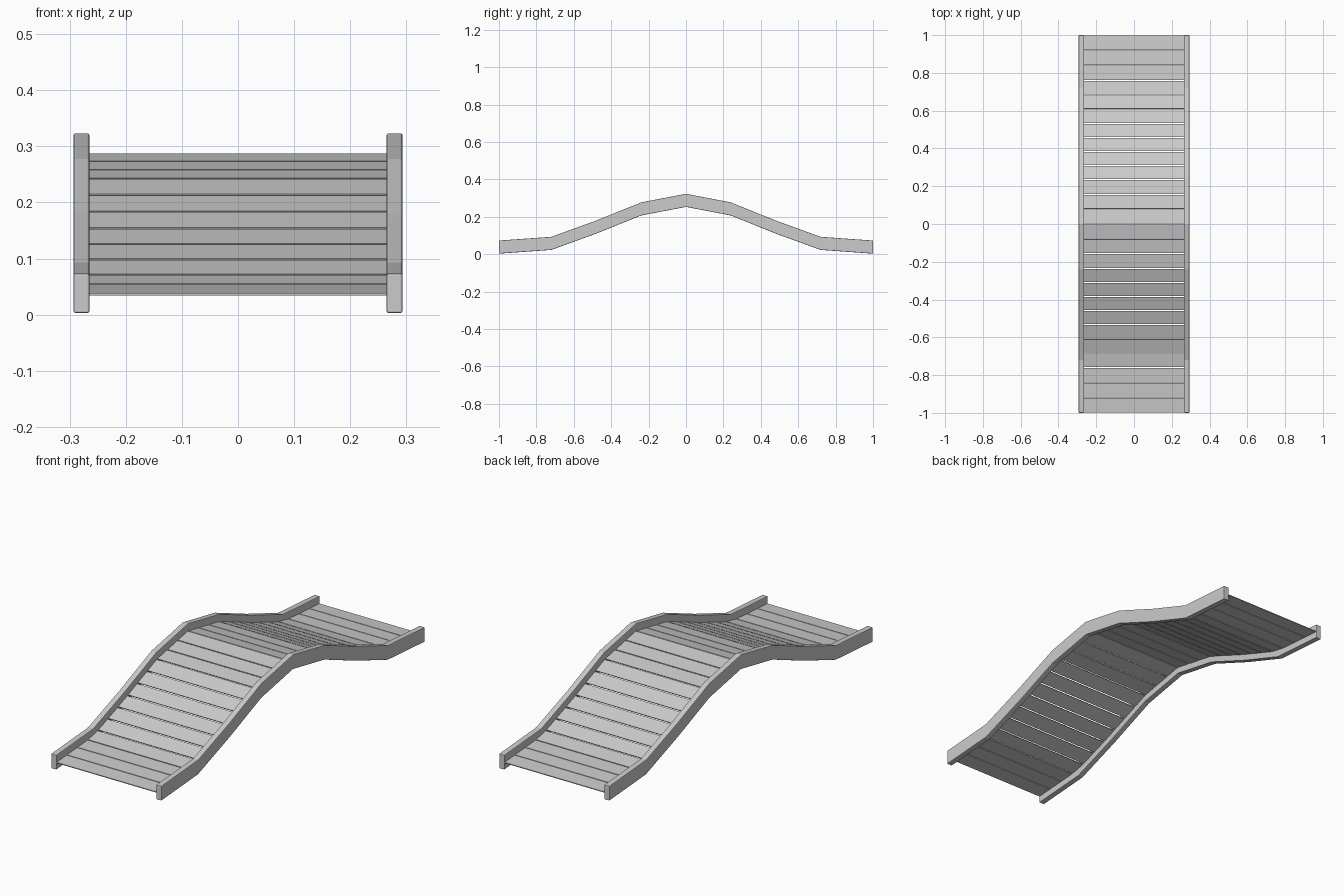
import bpy, bmesh
from mathutils import Vector

cube = bpy.data.objects.get("Cube")
if cube:
    bpy.data.objects.remove(cube, do_unlink=True)

grey = bpy.data.materials.new("plain grey")
grey.use_nodes = True
colour = (0.6, 0.6, 0.6, 1)
grey.diffuse_color = colour
grey.node_tree.nodes["Principled BSDF"].inputs["Base Color"].default_value = colour

# Centre line of the humped bridge as (y, z), mirrored about the crown
half = [(0, 0.288), (0.24, 0.242), (0.48, 0.145), (0.72, 0.058), (1, 0.038)]
path = [Vector((-y, z)) for y, z in reversed(half[1:])] + [Vector(p) for p in half]
RAIL_HALF_HEIGHT = 0.035
INNER, OUTER = 0.265, 0.293
PLANKS = 26
THICKNESS = 0.004


def extrude_profile(name, profile, x0, x1, bevel=0):
    """Extrude a closed (y, z) outline along x."""
    bm = bmesh.new()
    face = bm.faces.new([bm.verts.new((x0, y, z)) for y, z in profile])
    result = bmesh.ops.extrude_face_region(bm, geom=[face])
    moved = [v for v in result["geom"] if isinstance(v, bmesh.types.BMVert)]
    bmesh.ops.translate(bm, verts=moved, vec=(x1 - x0, 0, 0))
    bmesh.ops.recalc_face_normals(bm, faces=bm.faces)
    mesh = bpy.data.meshes.new(name)
    bm.to_mesh(mesh)
    bm.free()
    mesh.materials.append(grey)
    obj = bpy.data.objects.new(name, mesh)
    bpy.context.collection.objects.link(obj)
    if bevel:
        mod = obj.modifiers.new("soft edges", "BEVEL")
        mod.width = bevel
        mod.segments = 2
        mod.limit_method = "ANGLE"
    return obj


def point_at(distance):
    """Point on the centre line at a given distance from the front end."""
    for a, b in zip(path, path[1:]):
        length = (b - a).length
        if distance <= length:
            return a.lerp(b, distance / length)
        distance -= length
    return path[-1].copy()


# Side rails
lift = Vector((0, RAIL_HALF_HEIGHT))
outline = [p + lift for p in path] + [p - lift for p in reversed(path)]
extrude_profile("left_rail", outline, INNER, OUTER, 0.003)
extrude_profile("right_rail", outline, -OUTER, -INNER, 0.003)

# Deck planks, evenly spaced along the centre line with wider gaps on the slopes
total = sum((b - a).length for a, b in zip(path, path[1:]))
pitch = total / PLANKS
for i in range(PLANKS):
    start, end = point_at(i * pitch), point_at((i + 1) * pitch)
    along = (end - start).normalized()
    gap = 0.003 + 0.01 * abs(along.y)
    start += along * gap / 2
    end -= along * gap / 2
    down = Vector((along.y, -along.x)) * THICKNESS
    extrude_profile(f"deck_plank_{i + 1}", [start, end, end + down, start + down], -INNER, INNER)
